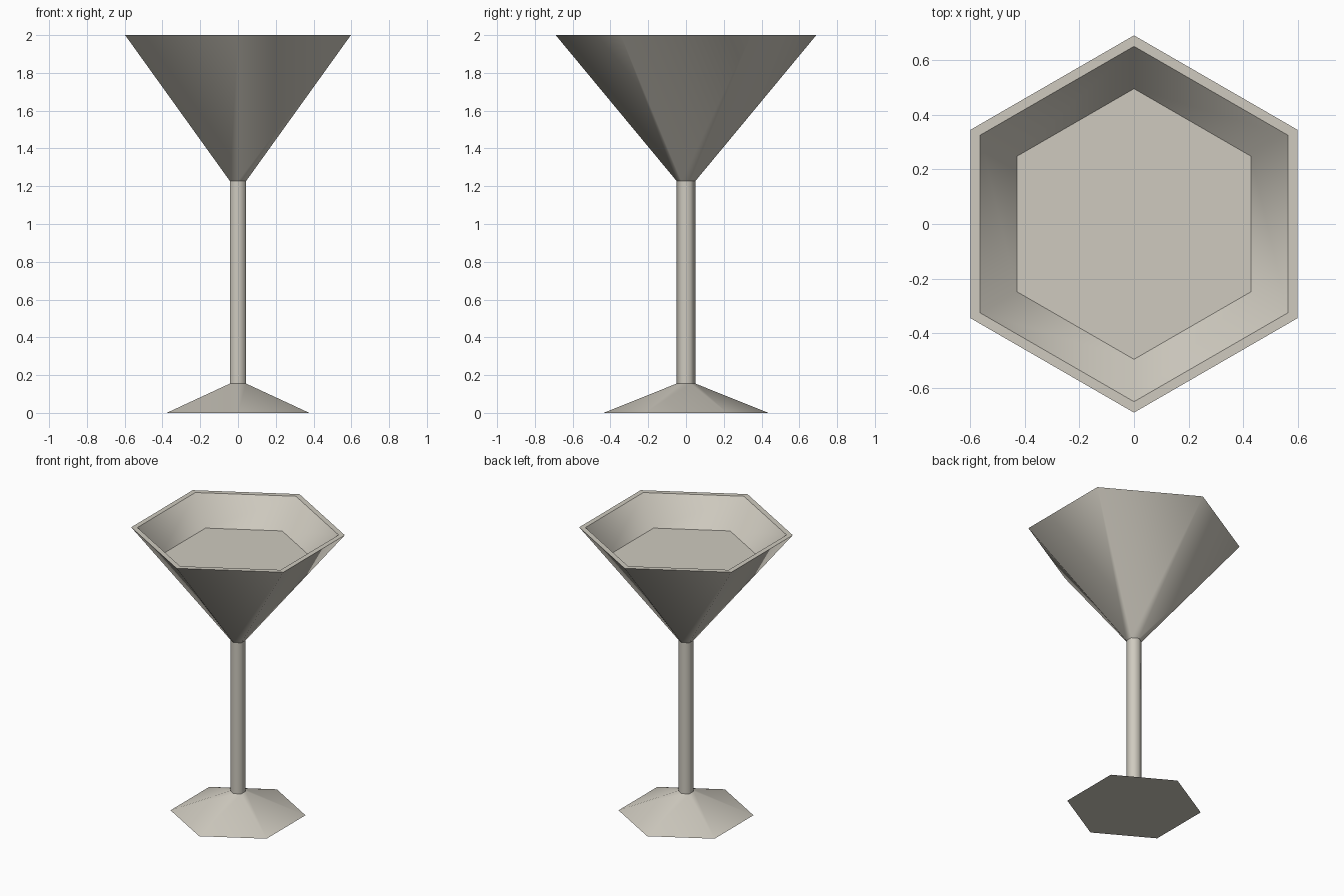
import bpy, bmesh, math

if "Cube" in bpy.data.objects:
    bpy.data.objects.remove(bpy.data.objects["Cube"])

glass = bpy.data.materials.new("pale_warm_grey")
glass.diffuse_color = (0.62, 0.59, 0.52, 1)
glass.use_nodes = True
glass.node_tree.nodes["Principled BSDF"].inputs["Base Color"].default_value = glass.diffuse_color
SIDES = 6


def hex_lathe(name, profile, cap_start=False, cap_end=False):
    """Six-sided shell from (radius, height) pairs, corners on the y axis."""
    bm = bmesh.new()
    rings = []
    for r, z in profile:
        angles = [math.pi / 2 + i * math.tau / SIDES for i in range(SIDES)]
        rings.append([bm.verts.new((r * math.cos(a), r * math.sin(a), z)) for a in angles])
    for lo, hi in zip(rings, rings[1:]):
        for i in range(SIDES):
            j = (i + 1) % SIDES
            bm.faces.new((lo[i], lo[j], hi[j], hi[i]))
    if cap_start:
        bm.faces.new(rings[0][::-1])
    if cap_end:
        bm.faces.new(rings[-1])
    bm.normal_update()
    # walls blend smoothly round the corners, level faces stay flat
    for f in bm.faces:
        f.smooth = abs(f.normal.z) < 0.99
    mesh = bpy.data.meshes.new(name)
    bm.to_mesh(mesh)
    bm.free()
    mesh.materials.append(glass)
    obj = bpy.data.objects.new(name, mesh)
    bpy.context.collection.objects.link(obj)
    return obj


# foot
hex_lathe("foot", [(0.436, 0), (0.05, 0.155)], cap_start=True)
# stem
hex_lathe("stem", [(0.05, 0.155), (0.05, 1.228)])
# bowl: outer wall, rim, inner wall, level floor
hex_lathe("bowl", [(0.05, 1.228), (0.69, 2.0), (0.65, 2.0), (0.495, 1.813)], cap_end=True)
